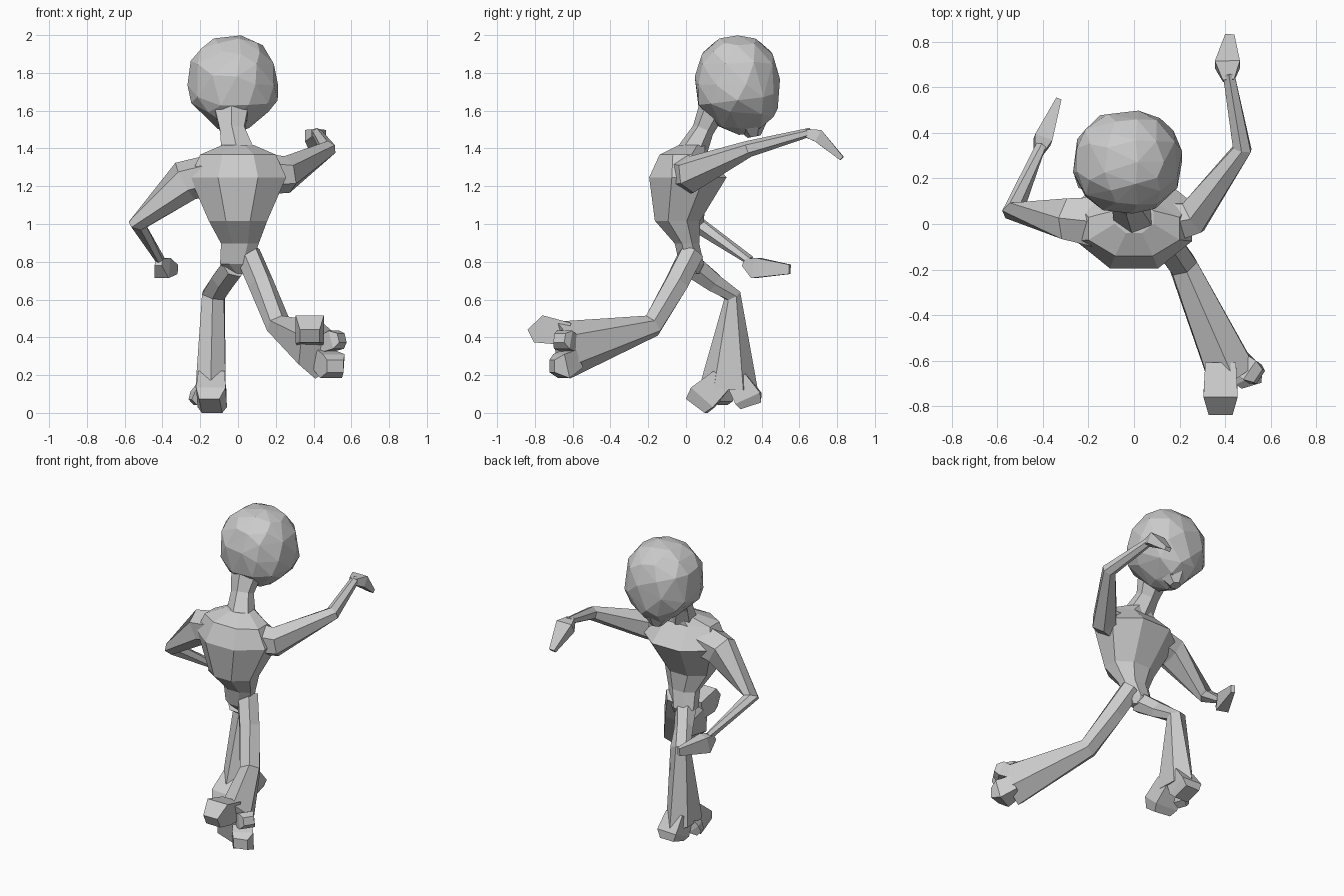
import bpy, bmesh, math
from mathutils import Vector

if "Cube" in bpy.data.objects:
    bpy.data.objects.remove(bpy.data.objects["Cube"])


def loft(name, rings):
    """Skin a list of point rings and cap both ends."""
    bm = bmesh.new()
    loops = [[bm.verts.new(p) for p in ring] for ring in rings]
    n = len(loops[0])
    for a, b in zip(loops, loops[1:]):
        for i in range(n):
            j = (i + 1) % n
            bm.faces.new((a[i], a[j], b[j], b[i]))
    bm.faces.new(loops[0])
    bm.faces.new(loops[-1])
    bmesh.ops.recalc_face_normals(bm, faces=bm.faces)
    me = bpy.data.meshes.new(name)
    bm.to_mesh(me)
    bm.free()
    ob = bpy.data.objects.new(name, me)
    bpy.context.collection.objects.link(ob)
    return ob


def ring(c, u, v, n):
    k, ph = 1 / math.cos(math.pi / n), math.pi / n
    return [c + u * math.cos(ph + t) * k + v * math.sin(ph + t) * k
            for t in (math.tau * i / n for i in range(n))]


def tube(name, secs, ref=(0, 0, 1), n=6):
    """Limb along (x, y, z, half width across ref, half width along ref)."""
    pts = [Vector(s[:3]) for s in secs]
    dirs = [(b - a).normalized() for a, b in zip(pts, pts[1:])]
    rings = []
    for i, s in enumerate(secs):
        t = (dirs[max(i - 1, 0)] + dirs[min(i, len(dirs) - 1)]).normalized()
        u = t.cross(Vector(ref)).normalized()
        rings.append(ring(pts[i], u * s[3], u.cross(t) * s[4], n))
    return loft(name, rings)


# Torso: narrow waist, broad angular chest
loft("torso", [ring(Vector((x, y, z)), Vector((a, 0, 0)), Vector((0, b, 0)), 8)
               for z, x, y, a, b in [
    (0.74, 0.01, 0.04, .04, .03), (0.79, -0.01, 0.03, .085, .065),
    (0.90, 0.01, 0.005, .10, .065), (1.02, 0.0, -0.045, .155, .12),
    (1.25, 0.0, 0.01, .255, .205), (1.37, 0.0, -0.02, .20, .12),
    (1.42, 0.0, 0.03, .085, .07)]])

# Neck
tube("neck", [(0, .03, 1.38, .085, .07), (-.03, .09, 1.5, .065, .05),
              (-.035, .16, 1.66, .1, .07)], ref=(0, 1, 0))

# Head: faceted, slightly boxy egg narrowing to the jaw
bm = bmesh.new()
bmesh.ops.create_icosphere(bm, subdivisions=3, radius=1)
for v in bm.verts:
    x, y, z = (math.copysign(abs(c) ** .9, c) for c in v.co)
    taper = 1 + min(0, z + .4) * .75
    v.co = (-.028 + (.24 * x - .015 * z * (1 - abs(z))) * taper,
            .272 + .226 * y * (1 + .3 * min(0, z + .6)) - .05 * min(0, z + .4),
            1.74 + .262 * z)
me = bpy.data.meshes.new("head")
bm.to_mesh(me)
bm.free()
head = bpy.data.objects.new("head", me)
bpy.context.collection.objects.link(head)
dec = head.modifiers.new("facets", "DECIMATE")
dec.ratio = 0.35
tube("chin", [(-.03, .34, 1.57, .12, .1), (-.03, .36, 1.465, .03, .03)], ref=(0, 1, 0))

# Arms
tube("left_arm", [(-.08, 0, 1.28, .12, .09), (-.28, .02, 1.23, .09, .095),
                  (-.53, .06, 1.0, .045, .04), (-.41, .34, .81, .022, .022)])
tube("left_hand", [(-.42, .31, .8, .02, .02), (-.4, .37, .77, .04, .055),
                   (-.33, .55, .763, .012, .025)], n=4)
tube("right_arm", [(.08, -.01, 1.27, .1, .1), (.26, .03, 1.265, .075, .085),
                   (.475, .33, 1.4, .04, .038), (.415, .66, 1.49, .025, .02)])
tube("right_hand", [(.415, .63, 1.485, .025, .02), (.41, .7, 1.47, .055, .035),
                    (.42, .825, 1.35, .02, .012)], n=4)

# Front leg: bent knee and flared shin
tube("front_leg", [(-.02, .03, .78, .06, .06), (-.08, .14, .70, .06, .045),
                   (-.13, .245, .625, .06, .04), (-.145, .225, .13, .08, .135)],
     ref=(0, 1, 0))
# Back leg: stretched behind, flared shin
tube("back_leg", [(.05, .03, .85, .06, .06), (.12, -.05, .69, .06, .06),
                  (.215, -.18, .465, .06, .055), (.425, -.65, .335, .105, .135)])

# Splayed toes, three per foot, tapering to blunt tips
for leg, toes in [
    ("front", [((-.14, .19, .18), (-.14, .09, .085), (-.145, .057, .04), .078),
               ((-.14, .27, .18), (-.135, .33, .08), (-.135, .343, .04), .072),
               ((-.15, .22, .18), (-.21, .20, .09), (-.24, .19, .06), .04)]),
    ("back", [((.38, -.62, .42), (.38, -.75, .445), (.38, -.822, .41), .075),
              ((.45, -.60, .36), (.52, -.65, .39), (.55, -.67, .40), .05),
              ((.45, -.60, .29), (.50, -.66, .25), (.515, -.71, .25), .065)])]:
    for i, (a, b, c, w) in enumerate(toes):
        tip = .8 if leg == "front" and i < 2 else .5
        tube(f"{leg}_toe_{i + 1}", [(*a, w * .9, w * .8), (*b, w, w),
                                    (*c, w * .7, w * tip)], n=4)

# Rest the lowest toe exactly on the ground
low = min(v.co.z for o in bpy.data.objects for v in o.data.vertices)
for o in bpy.data.objects:
    o.location.z -= low
